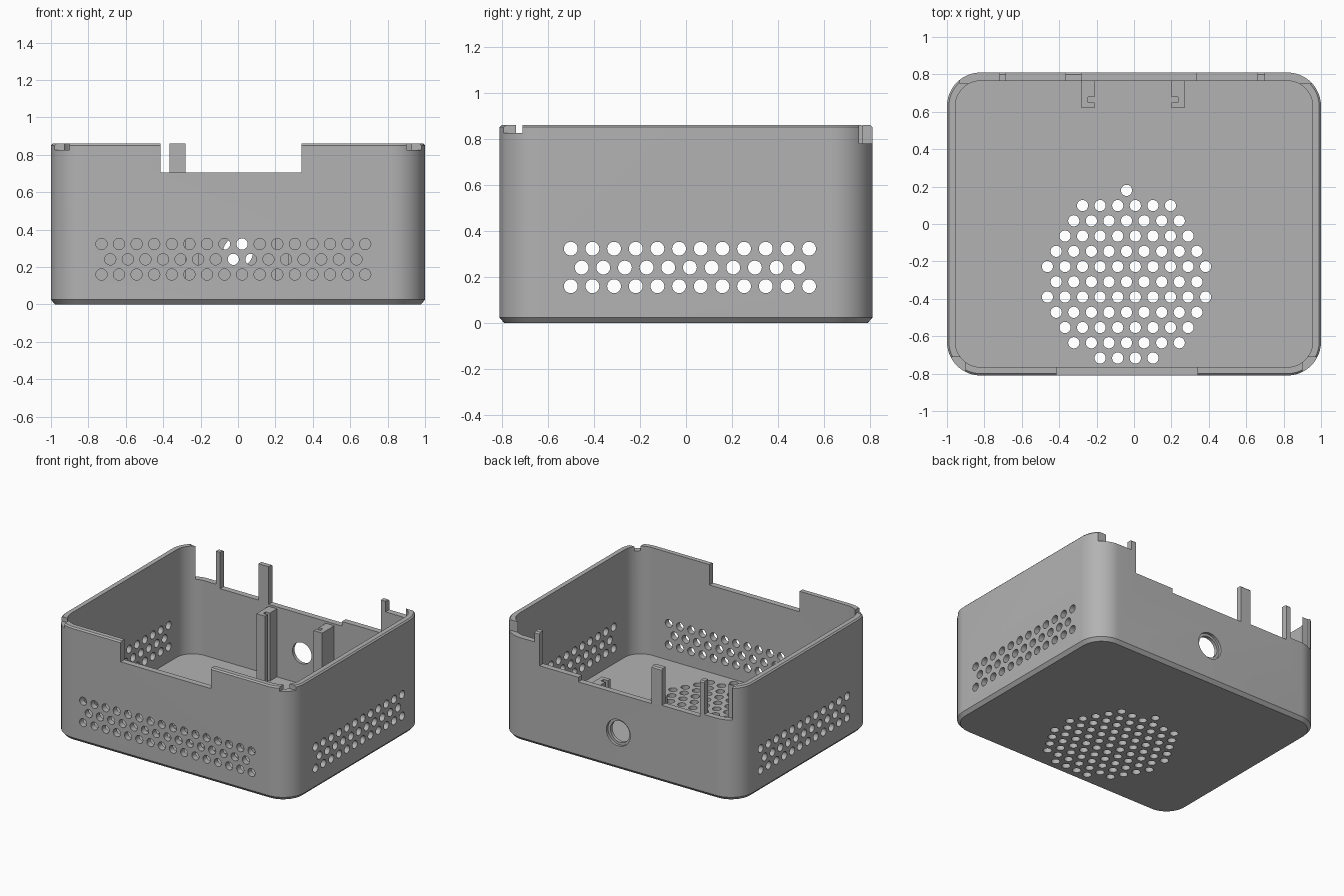
import bpy, bmesh, math
from mathutils import Matrix, Vector

if "Cube" in bpy.data.objects:
    bpy.data.objects.remove(bpy.data.objects["Cube"])

HX, HY, TOP, WALL, FLOOR, RADIUS = 1.0, 0.81, 0.86, 0.045, 0.045, 0.18
PITCH, ROW, HOLE = 0.094, 0.0815, 0.03

grey = bpy.data.materials.new("plain grey")
grey.use_nodes = True
grey.diffuse_color = (0.45, 0.45, 0.45, 1)
grey.node_tree.nodes["Principled BSDF"].inputs["Base Color"].default_value = (0.45, 0.45, 0.45, 1)


def make_object(name, bm):
    bmesh.ops.recalc_face_normals(bm, faces=bm.faces)
    mesh = bpy.data.meshes.new(name)
    bm.to_mesh(mesh)
    bm.free()
    mesh.materials.append(grey)
    ob = bpy.data.objects.new(name, mesh)
    bpy.context.collection.objects.link(ob)
    return ob


def add_box(bm, x0, x1, y0, y1, z0, z1):
    centre = Vector((x0 + x1, y0 + y1, z0 + z1)) / 2
    size = Matrix.Diagonal((x1 - x0, y1 - y0, z1 - z0, 1))
    bmesh.ops.create_cube(bm, size=1, matrix=Matrix.Translation(centre) @ size)


def add_rod(bm, centre, axis, radius, length, sides=24):
    turn = Vector((0, 0, 1)).rotation_difference(Vector(axis)).to_matrix().to_4x4()
    bmesh.ops.create_cone(bm, cap_ends=True, segments=sides, radius1=radius, radius2=radius,
                          depth=length, matrix=Matrix.Translation(centre) @ turn)


def cut(ob, bm):
    cutter = make_object("cutter", bm)
    cutter.hide_render = True
    mod = ob.modifiers.new("cut", 'BOOLEAN')
    mod.operation, mod.solver, mod.object = 'DIFFERENCE', 'EXACT', cutter
    bpy.context.view_layer.objects.active = ob
    bpy.ops.object.modifier_apply(modifier=mod.name)
    bpy.data.objects.remove(cutter)


def outline(bm, inset, z, steps=12):
    """Rounded rectangle ring."""
    ring, r = [], RADIUS - inset
    for quarter, (sx, sy) in enumerate([(1, 1), (-1, 1), (-1, -1), (1, -1)]):
        for i in range(steps + 1):
            a = (quarter + i / steps) * math.pi / 2
            ring.append(bm.verts.new((sx * (HX - RADIUS) + r * math.cos(a),
                                      sy * (HY - RADIUS) + r * math.sin(a), z)))
    return ring


# Hollow tray with a bevelled base and rim
bm = bmesh.new()
rings = [outline(bm, i, z) for i, z in
         [(0.022, 0), (0, 0.025), (0, TOP - 0.01), (0.01, TOP), (WALL, TOP), (WALL, FLOOR)]]
for low, high in zip(rings, rings[1:]):
    for i in range(len(low)):
        j = (i + 1) % len(low)
        bm.faces.new((low[i], low[j], high[j], high[i]))
bm.faces.new(rings[0])
bm.faces.new(rings[-1])
tray = make_object("case_tray", bm)

# Vent rows in the front and both side walls
bm = bmesh.new()
for z, short in ((0.323, 0), (0.241, 1), (0.16, 0)):
    for i in range(16 - short):
        add_rod(bm, (-0.73 + PITCH * (i + short / 2), -HY, z), (0, 1, 0), HOLE, 0.2)
    for i in range(12 - short):
        for side in (-1, 1):
            add_rod(bm, (side * HX, -0.5 + PITCH * (i + short / 2), z), (1, 0, 0), HOLE, 0.2)

# Round fan grille in the floor
for row, count in enumerate([1, 6, 7, 8, 9, 10, 9, 10, 9, 8, 7, 4]):
    for i in range(count):
        x = -0.04 + PITCH * (i - (count - 1) / 2)
        add_rod(bm, (x, 0.18 - ROW * row, 0), (0, 0, 1), HOLE, 0.3)

# Socket hole in the back wall
add_rod(bm, (0, HY, 0.28), (0, 1, 0), 0.08, 0.2, 40)
cut(tray, bm)
bm = bmesh.new()
add_rod(bm, (0, HY, 0.28), (0, 1, 0), 0.1, 0.04, 40)

# Front opening, front corner notches
add_box(bm, -0.415, 0.34, -0.9, -0.7, 0.705, 1)
for x in (-1, 1):
    add_box(bm, min(x * 0.9, x * 1.1), max(x * 0.9, x * 1.1), -0.9, -0.71, 0.825, 1)
# Back openings, leaving slim posts between them
for x0, x1, z in [(-0.93, -0.72, 0.61), (-0.685, -0.365, 0.585),
                  (-0.28, 0.335, 0.575), (0.70, 1.1, 0.78)]:
    add_box(bm, x0, x1, 0.75, 0.9, z, 1)
cut(tray, bm)
bm = bmesh.new()
add_box(bm, 0.33, 0.66, 0.75, 0.9, 0.61, 1)
cut(tray, bm)

# Slotted brackets that hold a board against the back wall
for name, side, inner in (("right_bracket", -1, 0.21), ("left_bracket", 1, 0.2)):
    bm = bmesh.new()
    x0, x1 = sorted((side * inner, side * (inner + 0.07)))
    add_box(bm, x0, x1, 0.62, 0.77, FLOOR - 0.01, 0.56)
    bracket = make_object(name, bm)
    bm = bmesh.new()
    x0, x1 = sorted((side * (inner - 0.05), side * (inner + 0.035)))
    add_box(bm, x0, x1, 0.65, 0.68, FLOOR, 0.7)
    cut(bracket, bm)

bpy.ops.object.select_all(action='DESELECT')
tray.select_set(True)
bpy.context.view_layer.objects.active = tray
bpy.ops.object.shade_smooth_by_angle(angle=math.radians(30))
